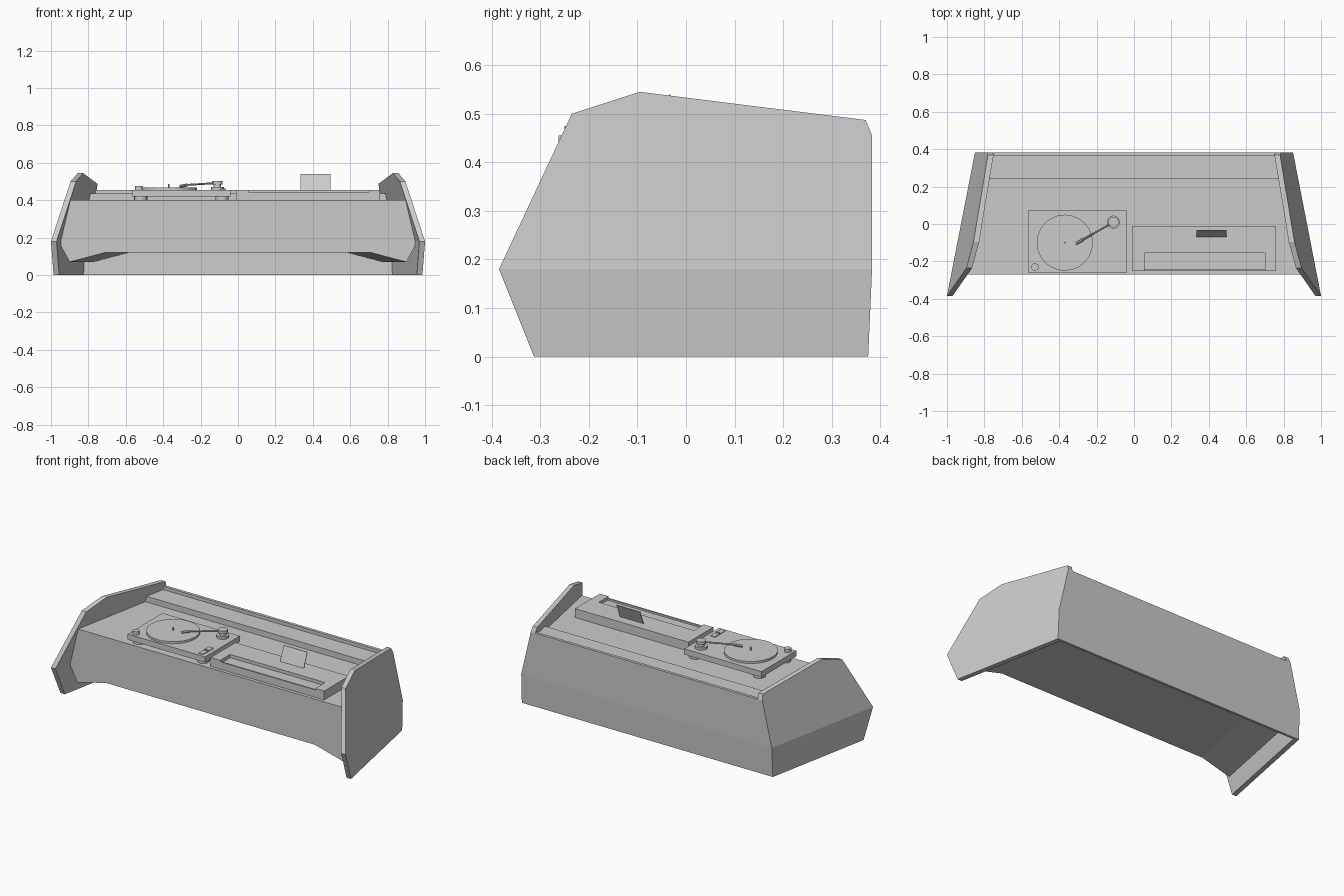
import bpy, bmesh
from mathutils import Vector

cube = bpy.data.objects.get("Cube")
if cube:
    bpy.data.objects.remove(cube)

grey = bpy.data.materials.new("plain_grey")
grey.use_nodes = True
grey.diffuse_color = (0.6, 0.6, 0.6, 1)
grey.node_tree.nodes["Principled BSDF"].inputs["Base Color"].default_value = (0.6, 0.6, 0.6, 1)

FOLD = 0.18      # height where the side panels bend inwards
THICK = 0.03     # side panel thickness
COUNTER = 0.40


def finish(name, bm):
    bmesh.ops.recalc_face_normals(bm, faces=bm.faces[:])
    mesh = bpy.data.meshes.new(name)
    bm.to_mesh(mesh)
    bm.free()
    mesh.materials.append(grey)
    obj = bpy.data.objects.new(name, mesh)
    bpy.context.collection.objects.link(obj)
    return obj


def side_x(y, z):
    """Outer surface of the leaning side panels."""
    return 0.925 - 0.195 * y - 0.235 * max(z - FOLD, 0)


def loft(name, ring_a, ring_b):
    bm = bmesh.new()
    a = [bm.verts.new(p) for p in ring_a]
    b = [bm.verts.new(p) for p in ring_b]
    bm.faces.new(a)
    bm.faces.new(b)
    for i in range(len(a)):
        j = (i + 1) % len(a)
        bm.faces.new((a[i], a[j], b[j], b[i]))
    return finish(name, bm)


def between_sides(name, profile, inset=THICK - 0.005):
    """Sweep a y-z profile across the desk from panel to panel."""
    rings = [[(s * (side_x(y, z) - inset), y, z) for y, z in profile] for s in (-1, 1)]
    return loft(name, *rings)


def box(name, x, y, z):
    bm = bmesh.new()
    bmesh.ops.create_cube(bm, size=1)
    for v in bm.verts:
        v.co = [r[0] if c < 0 else r[1] for c, r in zip(v.co, (x, y, z))]
    return finish(name, bm)


def rod(name, start, end, radius, sides=16):
    a, b = Vector(start), Vector(end)
    bm = bmesh.new()
    bmesh.ops.create_cone(bm, cap_ends=True, segments=sides, radius1=radius,
                          radius2=radius, depth=(b - a).length)
    turn = (b - a).to_track_quat('Z', 'Y').to_matrix()
    for v in bm.verts:
        v.co = turn @ v.co + (a + b) / 2
    return finish(name, bm)


def upright(name, x, y, z0, z1, radius, sides=16):
    return rod(name, (x, y, z0), (x, y, z1), radius, sides)


# Folded side panels
outline = [(-0.385, FOLD), (-0.235, 0.50), (-0.095, 0.545), (0.37, 0.487),
           (0.383, 0.455), (0.383, FOLD), (0.375, 0), (-0.313, 0)]
for side, label in ((1, "left"), (-1, "right")):
    bm = bmesh.new()
    rings = [[bm.verts.new((side * (side_x(y, z) - inset), y, z)) for y, z in outline]
             for inset in (0, THICK)]
    for ring in rings:
        bm.faces.new(ring[:6])
        bm.faces.new([ring[0], ring[5], ring[6], ring[7]])
    for i in range(len(outline)):
        j = (i + 1) % len(outline)
        bm.faces.new((rings[0][i], rings[0][j], rings[1][j], rings[1][i]))
    finish(label + "_side_panel", bm)

# Desk body with a raised arch along the bottom, narrowing to the back
half = [(0.90, COUNTER), (0.952, 0.165), (0.90, 0.07), (0.71, 0.12)]
section = half + [(-x, z) for x, z in reversed(half)]


def body_ring(y):
    shift = 0.195 * (y + 0.27)
    return [(x - shift if x > 0 else x + shift, y, z) for x, z in section]


loft("desk_body", body_ring(-0.27), body_ring(0.37))

# Back wall with its lip, and the raised shelf in front of it
between_sides("back_wall_upper", [(0.383, FOLD), (0.383, 0.455), (0.365, 0.455), (0.365, FOLD)], 0.002)
between_sides("back_wall_lower", [(0.375, 0), (0.383, FOLD), (0.365, FOLD), (0.36, 0)], 0.002)
between_sides("rear_shelf", [(0.24, 0.39), (0.24, 0.435), (0.37, 0.435), (0.37, 0.39)])

# Turntable
DECK = 0.455
box("turntable_plinth", (-0.565, -0.04), (-0.262, 0.075), (0.42, DECK))
for x in (-0.52, -0.085):
    for y in (-0.215, 0.03):
        upright("turntable_foot", x, y, COUNTER, 0.42, 0.035)
upright("platter", -0.37, -0.10, DECK, 0.468, 0.15, 24)
upright("platter_spindle", -0.37, -0.10, 0.468, 0.488, 0.004, 8)
upright("speed_knob", -0.53, -0.23, DECK, 0.475, 0.02)
upright("tonearm_base", -0.11, 0.01, DECK, 0.47, 0.035)
upright("tonearm_column", -0.11, 0.01, 0.47, 0.485, 0.02)
upright("tonearm_pivot", -0.11, 0.01, 0.485, 0.503, 0.028)
rod("tonearm", (-0.11, 0.01, 0.492), (-0.275, -0.085, 0.482), 0.005, 8)
rod("tonearm_head", (-0.27, -0.082, 0.482), (-0.31, -0.105, 0.474), 0.008, 8)
box("pitch_slider_plate", (-0.095, -0.065), (-0.245, -0.145), (DECK, 0.459))
box("pitch_slider_handle", (-0.092, -0.068), (-0.2, -0.188), (0.459, 0.464))

# Equipment tray with a long shallow recess
box("tray_base", (-0.01, 0.76), (-0.25, -0.01), (COUNTER, 0.435))
box("tray_back", (-0.01, 0.76), (-0.155, -0.01), (0.435, DECK))
box("tray_right_end", (-0.01, 0.055), (-0.25, -0.155), (0.435, DECK))
box("tray_left_end", (0.70, 0.76), (-0.25, -0.155), (0.435, DECK))
box("tray_front_lip", (0.055, 0.70), (-0.25, -0.24), (0.435, 0.445))

# Leaning screen
lean = [(-0.07, DECK), (-0.035, 0.54), (-0.031, 0.54), (-0.066, DECK)]
loft("screen", *[[(x, y, z) for y, z in lean] for x in (0.335, 0.495)])
